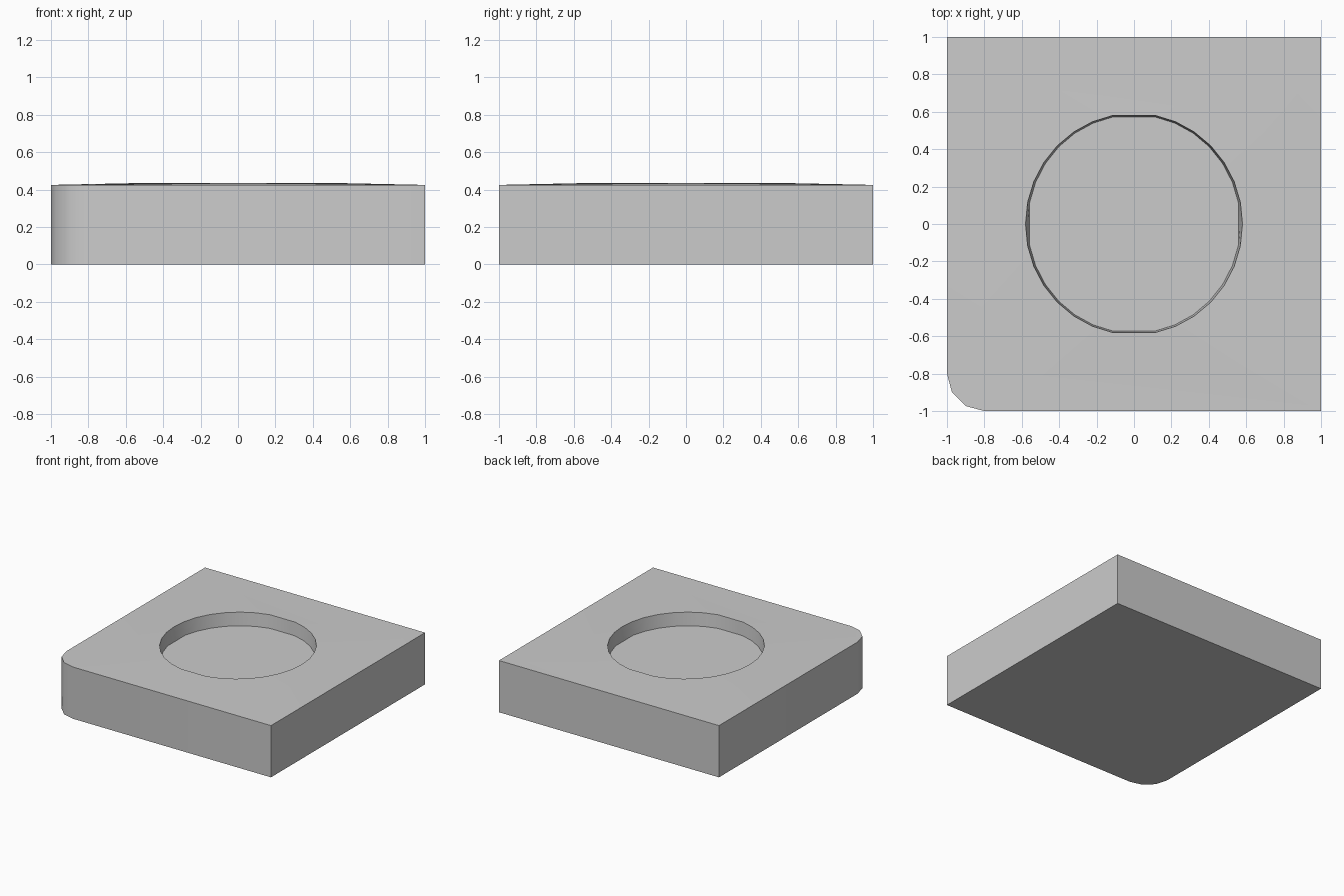
import bpy, bmesh
from math import cos, sin, pi, radians

if "Cube" in bpy.data.objects:
    bpy.data.objects.remove(bpy.data.objects["Cube"])

bm = bmesh.new()


def ring(points, z):
    return [bm.verts.new((x, y, z)) for x, y in points]


def band(a, b):
    for i in range(len(a)):
        j = (i + 1) % len(a)
        bm.faces.new((a[i], a[j], b[j], b[i]))


# Square outline with one rounded corner at front left
R = 0.2
outline = [(1, -1), (1, 1), (-1, 1)]
outline += [(-1 + R + R * cos(pi + i * pi / 6), -1 + R + R * sin(pi + i * pi / 6))
            for i in range(4)]

# Recess outlines: 32 steps with flats at front and back, floor also flat at the sides
steps = [k for k in range(32) if k not in (8, 24)]
rim_pts, floor_pts = [], []
for k in steps:
    a = k * pi / 16
    flat = cos(pi / 16) if k in (0, 16) else 1
    rim_pts.append((0.58 * cos(a), 0.592 * sin(a)))
    floor_pts.append((0.569 * flat * cos(a), 0.584 * sin(a)))

base = ring(outline, 0)
top = ring(outline, 0.425)
rim = ring(rim_pts, 0.434)
floor = ring(floor_pts, 0.326)

# Side walls, underside, recess wall and recess floor
band(base, top)
bm.faces.new(base)
band(rim, floor)
bm.faces.new(floor)

# Slightly raised top surface between outline and rim
edges = [bm.edges.get((loop[i - 1], loop[i])) for loop in (top, rim) for i in range(len(loop))]
bmesh.ops.triangle_fill(bm, use_beauty=True, edges=edges, normal=(0, 0, 1))
bmesh.ops.recalc_face_normals(bm, faces=bm.faces)

mesh = bpy.data.meshes.new("recessed_plate")
bm.to_mesh(mesh)
bm.free()
plate = bpy.data.objects.new("recessed_plate", mesh)
bpy.context.collection.objects.link(plate)

# Smooth the rounded corner and recess wall, keep other edges sharp
bpy.context.view_layer.objects.active = plate
plate.select_set(True)
bpy.ops.object.shade_smooth_by_angle(angle=radians(40))
